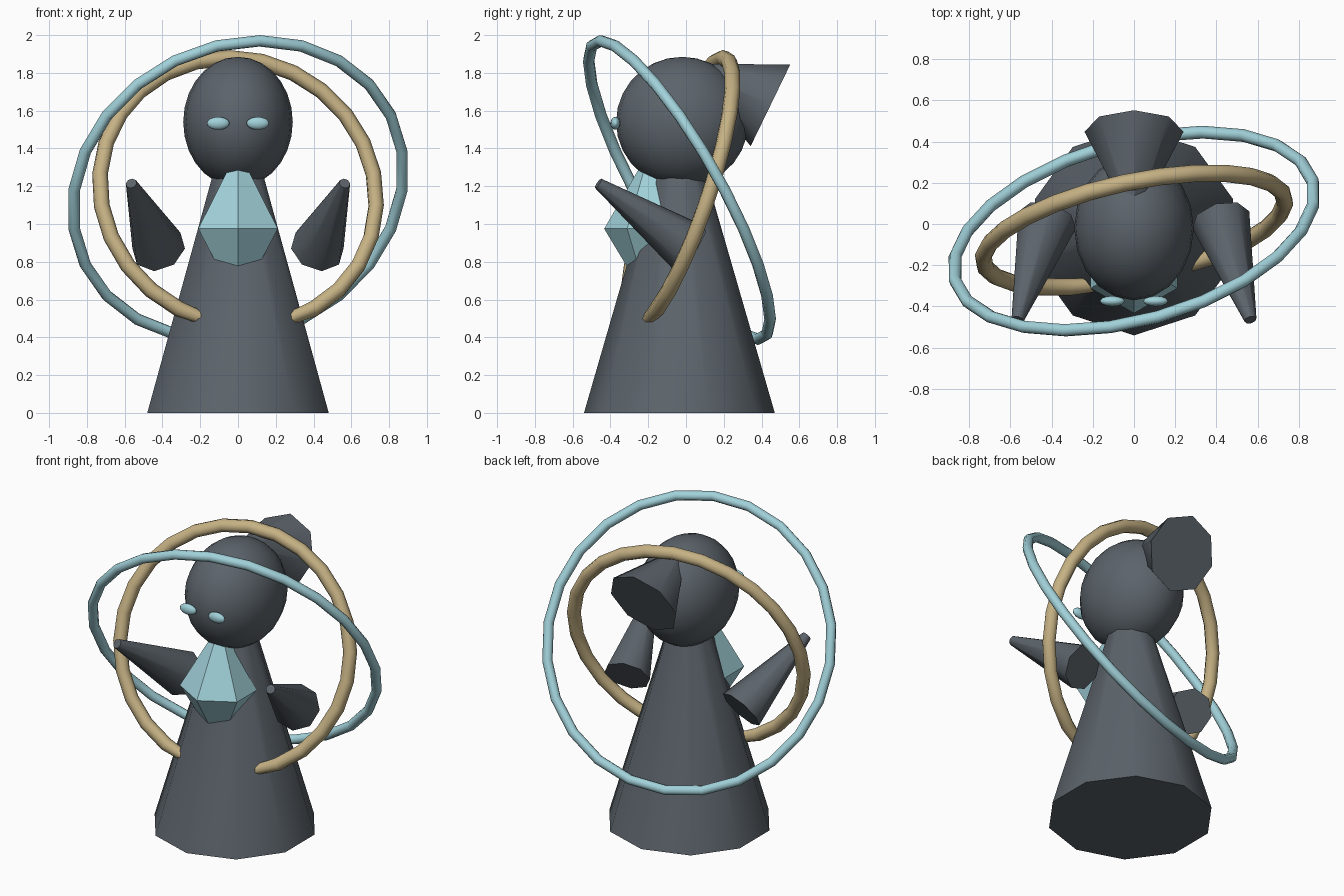
import bpy
import math
from mathutils import Vector

default_cube = bpy.data.objects.get("Cube")
if default_cube:
    bpy.data.objects.remove(default_cube, do_unlink=True)


def material(name, color):
    m = bpy.data.materials.new(name)
    m.use_nodes = True
    m.diffuse_color = (*color, 1)
    m.node_tree.nodes["Principled BSDF"].inputs["Base Color"].default_value = (*color, 1)
    return m


SLATE = material("slate grey", (0.105, 0.125, 0.145))
AQUA = material("pale aqua", (0.36, 0.64, 0.70))
GOLD = material("sand gold", (0.56, 0.44, 0.23))


def finish(name, mat, smooth=True):
    ob = bpy.context.object
    ob.name = name
    ob.data.materials.clear()
    ob.data.materials.append(mat)
    if smooth:
        bpy.ops.object.shade_smooth_by_angle(angle=math.radians(50))
    else:
        bpy.ops.object.shade_flat()
    return ob


def cone(name, mat, base, tip, r_base, r_tip, sides, smooth=True):
    """Tapered solid from the base centre to the tip centre."""
    base, tip = Vector(base), Vector(tip)
    axis = tip - base
    bpy.ops.mesh.primitive_cone_add(
        vertices=sides, radius1=r_base, radius2=r_tip, depth=axis.length,
        location=(base + tip) / 2,
        rotation=axis.to_track_quat('Z', 'Y').to_euler())
    return finish(name, mat, smooth)


def ellipsoid(name, mat, center, radii, segments, rings):
    bpy.ops.mesh.primitive_uv_sphere_add(segments=segments, ring_count=rings, location=center)
    bpy.context.object.scale = radii
    return finish(name, mat)


def hoop(name, mat, center, normal, radius, tube, gap=0, steps=24):
    """Tilted ring; a gap in degrees opens it around its lowest point."""
    n = Vector(normal).normalized()
    down = (n * n.z - Vector((0, 0, 1))).normalized()
    side = n.cross(down)
    curve = bpy.data.curves.new(name, 'CURVE')
    curve.dimensions = '3D'
    curve.bevel_depth = tube
    curve.bevel_resolution = 2
    curve.use_fill_caps = True
    spline = curve.splines.new('POLY')
    count = steps + 1 if gap else steps
    spline.points.add(count - 1)
    start, sweep = math.radians(gap / 2), math.radians(360 - gap)
    for i, p in enumerate(spline.points):
        a = start + sweep * i / steps
        p.co = (*(Vector(center) + radius * (math.cos(a) * down + math.sin(a) * side)), 1)
        if gap and i in (0, steps):
            p.radius = 0.75
    spline.use_cyclic_u = not gap
    ob = bpy.data.objects.new(name, curve)
    bpy.context.collection.objects.link(ob)
    bpy.ops.object.select_all(action='DESELECT')
    ob.select_set(True)
    bpy.context.view_layer.objects.active = ob
    bpy.ops.object.convert(target='MESH')
    return finish(name, mat)


# Robe and head
cone("robe", SLATE, (0, -0.035, 0), (0, -0.035, 1.4), 0.505, 0.1, 10)
ellipsoid("head", SLATE, (0, -0.02, 1.54), (0.29, 0.35, 0.345), 20, 14)

# Hair bun flaring out behind the head
cone("hair_bun", SLATE, (0, 0.447, 1.628), (0, 0.01, 1.84), 0.24, 0.01, 8)

# Arms and eyes
for label, s in (("left", 1), ("right", -1)):
    cone(label + "_arm", SLATE, (0.42 * s, 0.02, 0.87), (0.565 * s, -0.465, 1.215), 0.145, 0.03, 8)
    ellipsoid(label + "_eye", AQUA, (0.105 * s, -0.374, 1.533), (0.06, 0.026, 0.034), 12, 8)

# Faceted chest gem: two six-sided points meeting at a girdle
for label, tip in (("upper", 1.395), ("lower", 0.57)):
    cone("chest_gem_" + label, AQUA, (0, -0.19, 0.975), (0, -0.19, tip), 0.243, 0, 6, smooth=False)

# Orbiting hoops
hoop("aqua_hoop", AQUA, (0, -0.035, 1.18), (-0.234, 0.846, 0.48), 0.9, 0.031)
hoop("gold_hoop", GOLD, (0, -0.03, 1.17), (-0.2, 0.93, -0.313), 0.747, 0.042, gap=31)
